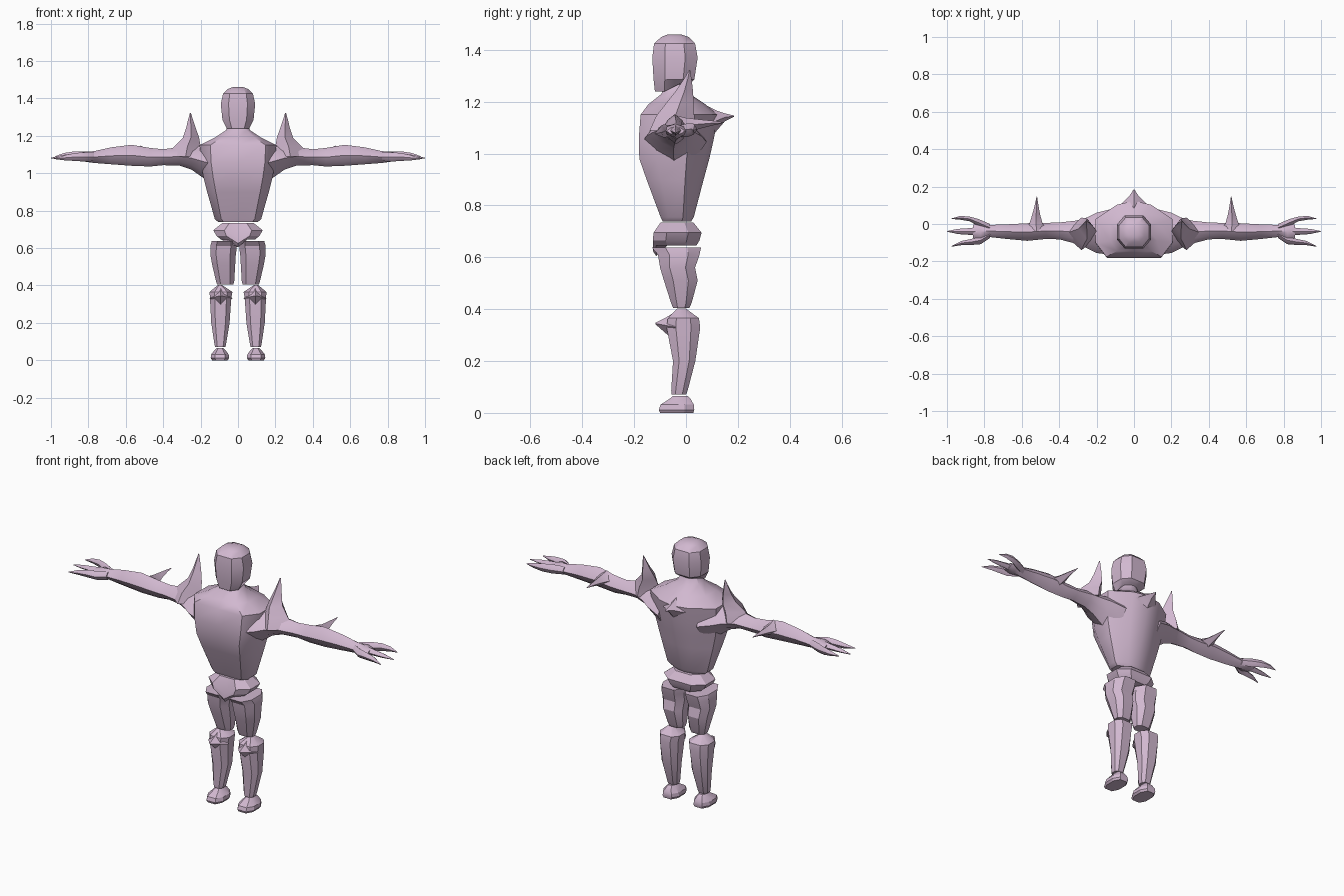
import bpy, bmesh, math

skin = bpy.data.materials.new("pale lilac")
skin.diffuse_color = (0.64, 0.48, 0.63, 1)

# Cross-section templates in a -1..1 square
OCT = [(-.55, -1), (0, -1), (.55, -1), (1, -.45), (1, .45), (.55, 1), (0, 1), (-.55, 1), (-1, .45), (-1, -.45)]
CHEST = [(-.72, -1), (0, -1), (.72, -1), (1, -.5), (1, .35), (.45, .85), (0, 1), (-.45, .85), (-1, .35), (-1, -.5)]
DIAMOND = [(-.6, -.6), (0, -1), (.6, -.6), (1, 0), (.6, .6), (0, 1), (-.6, .6), (-1, 0)]
KITE = [(0, -1), (1, 0), (0, 1), (-1, 0)]


def loft(name, axis, rings, shape=OCT, mirror=False, angle=32, edit=None):
    """Skin rings (position, a0, a1, b0, b1) along an axis and cap both ends."""
    bm = bmesh.new()
    loops = []
    for p, a0, a1, b0, b1 in rings:
        loop = []
        for u, v in shape:
            a = (a0 + a1) / 2 + u * (a1 - a0) / 2
            b = (b0 + b1) / 2 + v * (b1 - b0) / 2
            co = {"x": (p, a, b), "y": (a, p, b), "z": (a, b, p)}[axis]
            loop.append(bm.verts.new(co))
        loops.append(loop)
    n = len(shape)
    for lo, hi in zip(loops, loops[1:]):
        for i in range(n):
            j = (i + 1) % n
            bm.faces.new((lo[i], lo[j], hi[j], hi[i]))
    bm.faces.new(loops[0])
    bm.faces.new(loops[-1])
    if edit:
        for v in bm.verts:
            edit(v.co)
    bmesh.ops.recalc_face_normals(bm, faces=bm.faces)
    mesh = bpy.data.meshes.new(name)
    bm.to_mesh(mesh)
    bm.free()
    mesh.materials.append(skin)
    ob = bpy.data.objects.new(name, mesh)
    bpy.context.collection.objects.link(ob)
    if mirror:
        ob.modifiers.new("mirror", "MIRROR")
    bpy.ops.object.select_all(action="DESELECT")
    ob.select_set(True)
    bpy.context.view_layer.objects.active = ob
    bpy.ops.object.shade_smooth_by_angle(angle=math.radians(angle))
    return ob


def sym(z, hx, y0, y1):
    return (z, -hx, hx, y0, y1)


# Head with a chin that reaches lower than the back of the skull
def raise_nape(co):
    if co.z < 1.25 and co.y > -.04:
        co.z += .03


loft("head", "z", [sym(1.24, .06, -.12, .015), sym(1.285, .083, -.125, .032), sym(1.37, .092, -.13, .045),
                   sym(1.425, .08, -.123, .035), sym(1.45, .055, -.095, .01), sym(1.46, .028, -.07, -.02)],
     edit=raise_nape)

# Torso from waist to neck
loft("torso", "z", [sym(.738, .105, -.09, .02), sym(.755, .124, -.098, .03), sym(.9, .165, -.152, .068),
                    sym(.98, .185, -.18, .09), sym(1.06, .2, -.182, .108), sym(1.15, .205, -.175, .125),
                    sym(1.19, .125, -.145, .075), sym(1.23, .065, -.095, .015), sym(1.27, .045, -.08, 0)],
     shape=CHEST, angle=38)
loft("back_spike", "y", [(.07, -.1, .1, 1.03, 1.19), (.12, -.055, .055, 1.09, 1.165),
                         (.15, -.025, .025, 1.125, 1.155), (.185, -.002, .002, 1.142, 1.147)], shape=KITE)


# Pelvis with a pointed front
def point_front(co):
    if abs(co.x) < .01 and co.y < -.05 and co.z < .71:
        co.z -= .04


loft("pelvis", "z", [sym(.645, .09, -.115, .04), sym(.665, .115, -.128, .052), sym(.695, .132, -.125, .06),
                     sym(.735, .082, -.098, .028)], edit=point_front, angle=25)

# Arm, wide at the shoulder and running into the palm
loft("arm", "x", [(.12, -.165, .08, .93, 1.16), (.2, -.155, .06, .985, 1.148), (.25, -.13, .035, 1.02, 1.142),
                  (.31, -.105, .018, 1.04, 1.14), (.4, -.082, .008, 1.043, 1.128), (.47, -.08, .006, 1.036, 1.135),
                  (.57, -.09, .004, 1.04, 1.152), (.68, -.08, -.002, 1.048, 1.138), (.77, -.07, -.005, 1.055, 1.118),
                  (.82, -.095, .015, 1.062, 1.115), (.86, -.075, -.005, 1.07, 1.105)],
     shape=DIAMOND, mirror=True, angle=38)

# Shoulder and elbow spikes
loft("shoulder_spike", "z", [(1.09, .18, .38, -.14, .035), (1.145, .2, .34, -.115, .032), (1.19, .208, .295, -.08, .03),
                             (1.24, .225, .278, -.04, .027), (1.285, .24, .267, -.01, .022),
                             (1.322, .252, .257, .012, .016)], shape=KITE, mirror=True)
loft("elbow_spike", "y", [(-.04, .45, .59, 1.07, 1.148), (0, .488, .56, 1.08, 1.138), (.05, .502, .544, 1.095, 1.132),
                          (.1, .511, .531, 1.108, 1.127), (.147, .518, .521, 1.118, 1.121)], shape=KITE, mirror=True)

# Three tapering claw fingers
loft("middle_finger", "x", [(.8, -.065, -.012, 1.065, 1.115), (.88, -.058, -.022, 1.07, 1.105),
                            (.94, -.054, -.026, 1.073, 1.097), (1.0, -.041, -.038, 1.079, 1.083)],
     shape=DIAMOND, mirror=True)
loft("rear_finger", "x", [(.77, -.04, .0, 1.065, 1.11), (.83, -.012, .026, 1.065, 1.117), (.88, .015, .04, 1.072, 1.116),
                          (.93, .023, .043, 1.08, 1.108), (.975, .027, .03, 1.088, 1.092)],
     shape=DIAMOND, mirror=True)
loft("front_finger", "x", [(.77, -.075, -.04, 1.065, 1.11), (.82, -.108, -.066, 1.062, 1.112),
                           (.87, -.112, -.08, 1.066, 1.108), (.92, -.113, -.09, 1.068, 1.098),
                           (.975, -.121, -.117, 1.075, 1.079)], shape=DIAMOND, mirror=True)

# Thigh with a flared front lip
loft("thigh", "z", [(.405, .025, .112, -.05, .013), (.425, .02, .118, -.058, .022), (.51, .015, .138, -.085, .045),
                    (.56, .012, .147, -.1, .035), (.61, .006, .148, -.108, .052), (.638, .006, .14, -.132, .058)],
     mirror=True, angle=25)

# Shin and knee spike
loft("shin", "z", [(.07, .068, .122, -.055, .0), (.085, .064, .126, -.057, .006), (.2, .045, .143, -.05, .036),
                   (.33, .036, .15, -.075, .055), (.365, .03, .152, -.07, .05), (.402, .085, .108, -.035, .0)],
     mirror=True, angle=25)
loft("knee_spike", "y", [(-.04, .03, .152, .27, .392), (-.07, .05, .135, .3, .372), (-.118, .09, .096, .342, .347)],
     shape=KITE, mirror=True, angle=20)

# Foot
loft("foot", "z", [(0, .055, .138, -.1, .028), (.012, .047, .146, -.105, .032), (.032, .05, .143, -.098, .03),
                   (.055, .068, .124, -.062, .017), (.066, .078, .114, -.05, .005)], mirror=True, angle=25)
